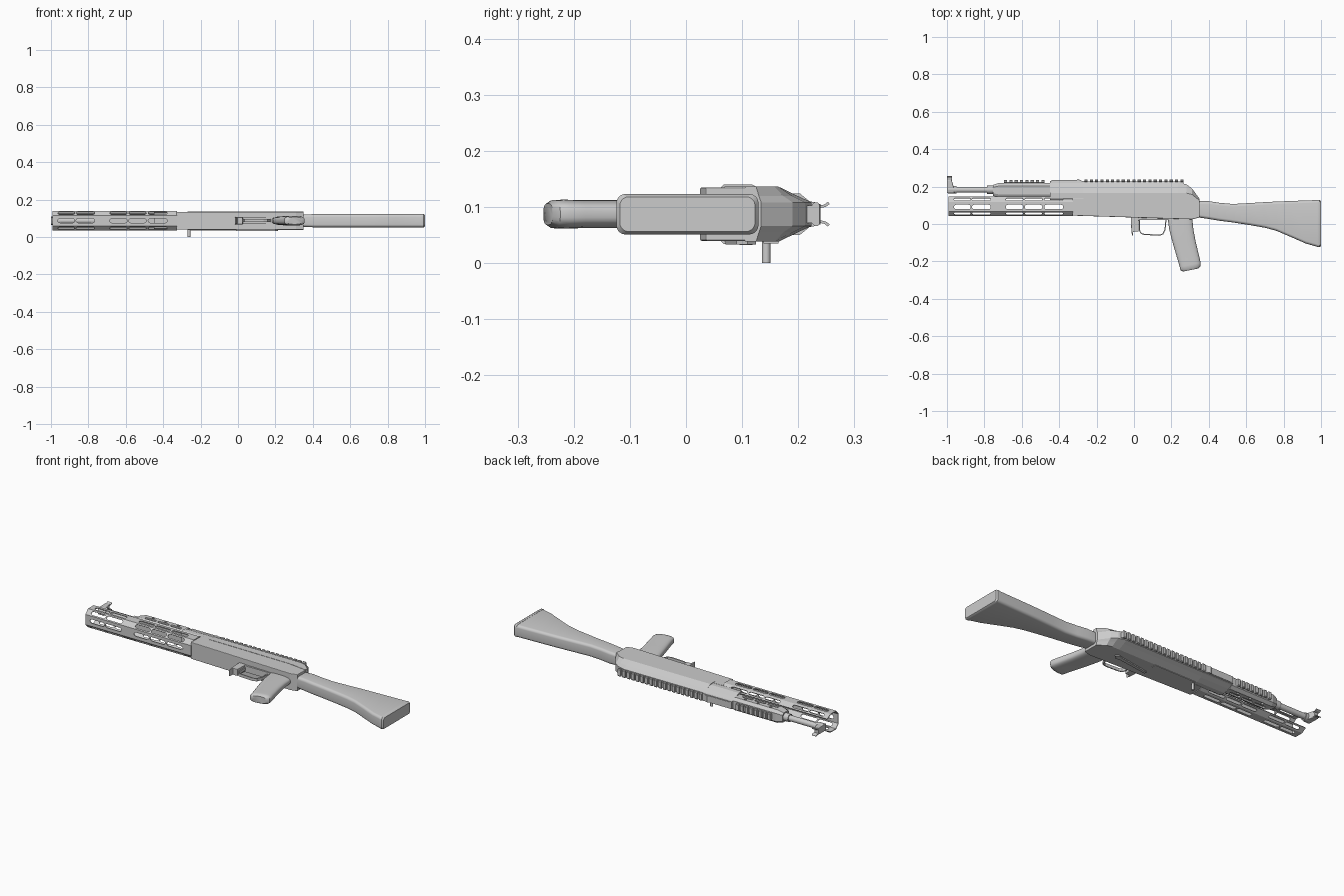
import bpy, bmesh, math
from mathutils import Vector, Matrix

if "Cube" in bpy.data.objects:
    bpy.data.objects.remove(bpy.data.objects["Cube"])

C = 0.087  # mid plane in z


def finish(name, bm, bevel=0.0, smooth=None):
    bmesh.ops.recalc_face_normals(bm, faces=bm.faces)
    me = bpy.data.meshes.new(name)
    bm.to_mesh(me)
    bm.free()
    ob = bpy.data.objects.new(name, me)
    bpy.context.collection.objects.link(ob)
    if bevel:
        m = ob.modifiers.new("bevel", 'BEVEL')
        m.width, m.segments, m.limit_method = bevel, 2, 'ANGLE'
    if smooth:
        bpy.ops.object.select_all(action='DESELECT')
        ob.select_set(True)
        bpy.context.view_layer.objects.active = ob
        bpy.ops.object.shade_smooth_by_angle(angle=math.radians(smooth))
    return ob


def add_loft(bm, rings):
    vs = [[bm.verts.new(p) for p in r] for r in rings]
    n = len(vs[0])
    for a, b in zip(vs, vs[1:]):
        for i in range(n):
            bm.faces.new((a[i], a[(i + 1) % n], b[(i + 1) % n], b[i]))
    bm.faces.new(vs[0])
    bm.faces.new(vs[-1])


def loft(name, rings, bevel=0.0, smooth=None):
    bm = bmesh.new()
    add_loft(bm, rings)
    return finish(name, bm, bevel, smooth)


def prism(name, pts, hz, zc=C, bevel=0.0):
    """Side profile (x, y) given thickness along z."""
    return loft(name, [[(x, y, zc + s * hz) for x, y in pts] for s in (-1, 1)], bevel)


def rect(x0, x1, y0, y1):
    return [(x0, y0), (x1, y0), (x1, y1), (x0, y1)]


def section(x, half):
    """Cross-section at x from (y, half width) points, mirrored in z."""
    return [(x, y, C + w) for y, w in half] + [(x, y, C - w) for y, w in reversed(half)]


def oval(n, power):
    for i in range(n):
        a = 2 * math.pi * (i + .5) / n
        c, s = math.cos(a), math.sin(a)
        yield math.copysign(abs(c) ** (2 / power), c), math.copysign(abs(s) ** (2 / power), s)


def strip(name, path, t, hz):
    """Bent flat strip following an (x, y) path."""
    p = [Vector(q) for q in path]
    left, right = [], []
    for i, q in enumerate(p):
        d = (p[min(i + 1, len(p) - 1)] - p[max(i - 1, 0)]).normalized()
        n = Vector((-d.y, d.x)) * t / 2
        left.append(q + n)
        right.append(q - n)
    return prism(name, left + right[::-1], hz)


def rod(name, a, b, r, n=24):
    a, b = Vector(a), Vector(b)
    q = (b - a).to_track_quat('Z', 'Y')
    ring = [q @ Vector((r * c, r * s, 0)) for c, s in oval(n, 2)]
    return loft(name, [[a + v for v in ring], [b + v for v in ring]], smooth=35)


def cut(ob, slots, depth):
    """Cut rounded slots: (x0, x1, width, y, z, angle about x)."""
    bm = bmesh.new()
    for x0, x1, w, y, z, ang in slots:
        r = w / 2
        out = []
        for i in range(7):
            a = -math.pi / 2 + math.pi * i / 6
            out.append((x1 - r + r * math.cos(a), r * math.sin(a)))
        out += [(x0 + x1 - u, -v) for u, v in out]
        m = Matrix.Translation((0, y, z)) @ Matrix.Rotation(ang, 4, 'X')
        add_loft(bm, [[m @ Vector((u, v, d)) for u, v in out] for d in (-depth, depth)])
    tool = finish(ob.name + "_cutter", bm)
    tool.hide_render = True
    m = ob.modifiers.new("slots", 'BOOLEAN')
    m.operation, m.object, m.solver = 'DIFFERENCE', tool, 'EXACT'
    bpy.ops.object.select_all(action='DESELECT')
    bpy.context.view_layer.objects.active = ob
    ob.select_set(True)
    bpy.ops.object.modifier_apply(modifier="slots")
    bpy.data.objects.remove(tool)


def rail(name, x0, count, step, y0, y1, hz):
    bm = bmesh.new()
    for i in range(count):
        x = x0 + i * step
        add_loft(bm, [[(x + d, y, z) for _, y, z in section(0, [(y0, hz * .75), (y0 + .005, hz), (y1 - .003, hz), (y1, hz * .8)])]
                      for d in (0, step * .58)])
    finish(name, bm)
    prism(name + "_base", rect(x0, x0 + (count - .4) * step, y0 - .015, y0 + .004), hz * .75)


# Stock and butt plate
stock = [(.345, .035, .122, .033), (.40, .027, .122, .035), (.46, .017, .113, .035), (.53, .008, .107, .035),
         (.62, -.006, .112, .035), (.70, -.02, .117, .035), (.76, -.036, .12, .035), (.84, -.07, .123, .035),
         (.92, -.105, .126, .035), (.98, -.122, .128, .035)]


def stock_ring(x, lo, hi, w, r=.016):
    """Rounded rectangle with constant corner radius."""
    ring = []
    for c, s in oval(32, 2):
        ring.append((x, (lo + hi) / 2 + math.copysign((hi - lo) / 2 - r, c) + r * c,
                     C + math.copysign(w - r, s) + r * s))
    return ring


loft("stock", [stock_ring(*s) for s in stock], smooth=35)
loft("butt_plate", [stock_ring(*s) for s in ((.98, -.124, .129, .036), (.992, -.124, .129, .036), (1, -.118, .123, .031))], smooth=35)

# Pistol grip
grip = [(.03, .18, .312, .022, 0), (-.03, .188, .318, .024, 0), (-.10, .208, .33, .025, .1), (-.19, .236, .35, .025, .2),
        (-.218, .244, .357, .026, .2), (-.236, .248, .357, .025, .22), (-.246, .262, .344, .019, .2)]
loft("pistol_grip", [[((a + b) / 2 + c * (b - a) / 2, y + k * c * (b - a) / 2, C + s * w) for c, s in oval(28, 3)]
                     for y, a, b, w, k in grip], smooth=40)

# Receiver body and the cover above it
prism("receiver", [(-.33, .045), (.31, .025), (.35, .035), (.35, .124), (-.27, .14), (-.33, .14)], .0475, bevel=.003)
cover = [(-.27, .125, .165, .2, .224), (.235, .12, .165, .2, .224), (.28, .115, .165, .19, .212),
         (.31, .11, .158, .174, .19), (.351, .105, .125, .13, .134)]
loft("receiver_cover", [section(x, [(a, .049), (b, .049), (c, .032), (d, .021)]) for x, a, b, c, d in cover])
rail("cover_rail", -.265, 19, .0285, .224, .238, .021)

# Rear sight block
loft("rear_sight_block", [section(x, [(.128, .04), (.14, .046), (.165, .046), (.195, .034), (.22, .023), (.231, .021)])
                          for x in (-.45, -.265)])
prism("sight_leaf", [(-.44, .225), (-.28, .225), (-.28, .233), (-.30, .24), (-.31, .234), (-.44, .234)], .018)

# Lower handguard: open octagonal shell with slots in every facet
outer = [(.147, .036), (.118, .053), (.067, .053), (.043, .029)]
inner = [(.145, .0315), (.116, .0485), (.069, .0485), (.0475, .027)]
u = [(y, C + w) for y, w in outer] + [(y, C - w) for y, w in reversed(outer)]
u += [(y, C - w) for y, w in inner] + [(y, C + w) for y, w in reversed(inner)]
guard = loft("lower_handguard", [[(x, y, z) for y, z in u] for x in (-.993, -.325)])
slots = []
for x0, x1 in ((-.963, -.873), (-.866, -.766), (-.686, -.592), (-.584, -.49), (-.48, -.378)):
    slots.append((x0, x1, .022, .0455, C, math.pi / 2))
    for s in (-1, 1):
        slots.append((x0, x1, .024, .091, C + s * .051, 0))
        slots.append((x0, x1, .02, .0565, C + s * .0395, s * math.pi / 4))
        slots.append((x0, x1, .017, .1315, C + s * .0435, -s * math.radians(32)))
cut(guard, slots, .006)
prism("handguard_bracket", rect(-.45, -.33, .128, .148), .036)

# Upper handguard with rail, side slots and holes
prof = [(.14, .026), (.158, .037), (.203, .037), (.22, .023)]
loft_k = ((-.755, .72), (-.72, 1), (-.45, 1))
upper = loft("upper_handguard", [section(x, [(.18 + (y - .18) * k, w * k) for y, w in prof]) for x, k in loft_k])
holes = []
for s in (-1, 1):
    for i in range(3):
        x = -.705 + i * .08
        holes.append((x, x + .068, .016, .172, C + s * .037, 0))
        holes.append((x + .027, x + .042, .0149, .194, C + s * .037, 0))
cut(upper, holes, .008)
rail("upper_rail", -.695, 8, .0285, .22, .236, .02)

# Gas tube and front sight
rod("gas_tube", (-.965, .183, C), (-.73, .183, C), .016)
rod("gas_tube_collar", (-.785, .183, C), (-.735, .183, C), .022)
rod("gas_block", (-.995, .183, C), (-.95, .183, C), .021)
prism("front_sight_base", [(-1, .165), (-.96, .165), (-.966, .205), (-.975, .236), (-1, .236)], .019, bevel=.003)
ear = [(.2, .011), (.2, .017), (.235, .015), (.246, .017), (.253, .022), (.256, .018), (.249, .013), (.235, .01)]
for s, side in ((-1, "right"), (1, "left")):
    loft("front_sight_ear_" + side, [[(x, y, C + s * w) for y, w in ear] for x in (-1, -.972)])

# Charging handle, bolt carrier side and selector lever (right side)
rod("charging_handle", (-.262, .143, 0), (-.262, .143, .05), .0075)
prism("bolt_carrier", rect(-.26, .0, .138, .165), .004, C - .048)
prism("selector_lever", [(-.01, .085), (.17, .115), (.2, .125), (.215, .11), (.2, .09), (.17, .095), (-.01, .07)], .004, C - .05)
rod("selector_pivot", (.195, .107, C - .055), (.195, .107, C - .04), .012)

# Magazine catch and trigger guard
prism("magazine_catch", [(-.017, .04), (.026, .04), (.024, -.04), (-.004, -.04), (-.008, -.07), (-.014, -.04)], .019, bevel=.002)
strip("trigger_guard", [(.028, .04), (.03, -.035), (.036, -.048), (.05, -.055), (.135, -.06), (.155, -.053), (.166, -.03),
                        (.172, .035)], .006, .008)
prism("guard_plate", rect(.02, .2, .022, .036), .018)
